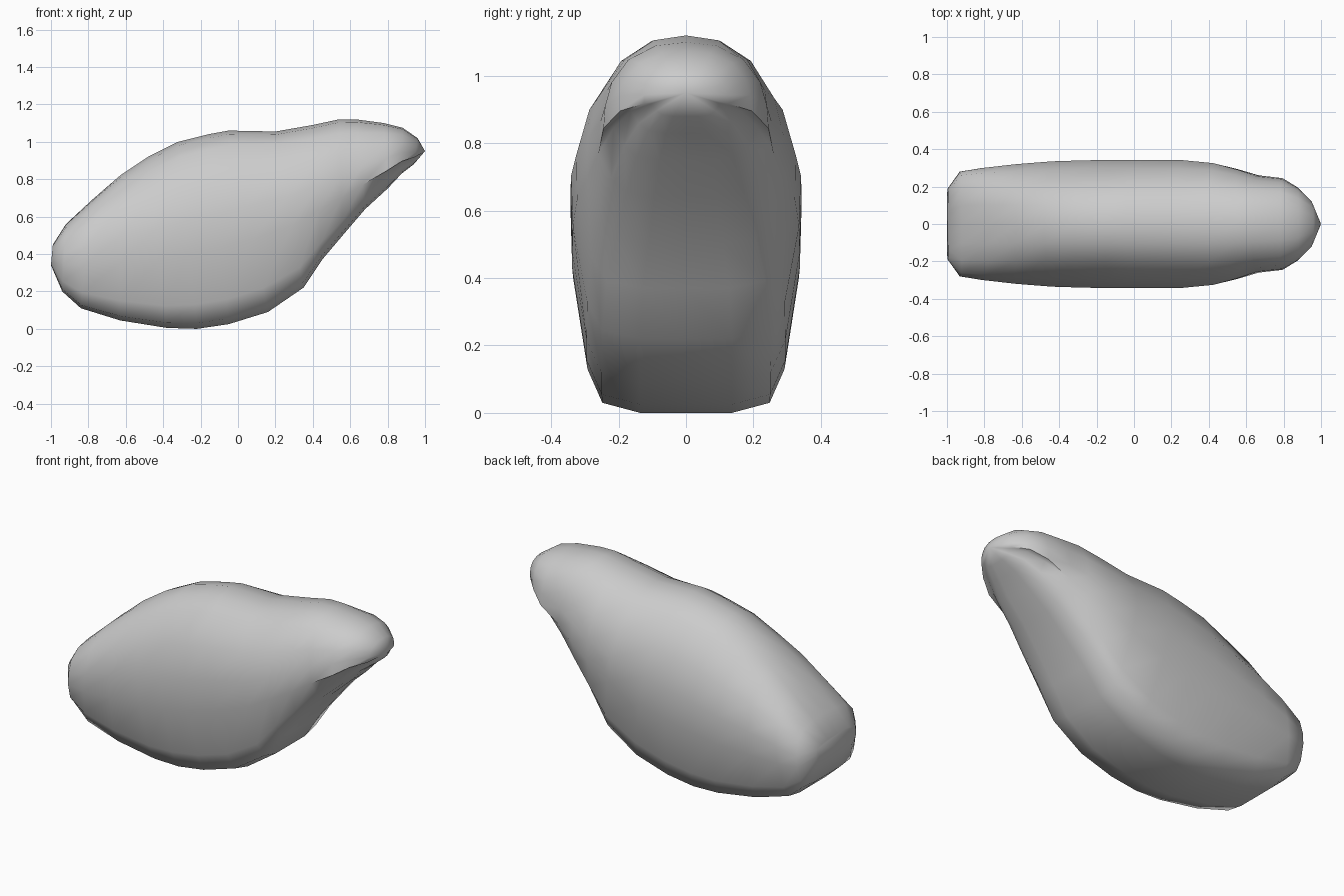
import bpy, bmesh

if "Cube" in bpy.data.objects:
    bpy.data.objects.remove(bpy.data.objects["Cube"])

# Cross-sections: (share of half width, share of depth from top to bottom)
TAIL = [(0, 0), (.36, .01), (.7, .06), (.93, .2), (1, .42), (1, .6), (1, .6), (.9, .85), (.76, .97), (.4, 1), (0, 1)]
BODY = [(0, 0), (.3, .02), (.58, .08), (.87, .24), (1, .42), (.985, .6), (.985, .6), (.86, .87), (.73, .97), (.4, 1), (0, 1)]
HEAD = [(0, 0), (.37, .03), (.7, .15), (.9, .34), (.98, .54), (1, .73), (1, .73), (.85, .88), (.68, .97), (.36, 1), (0, 1)]

# Rings from tail to beak: top x, z, bottom x, z, half width, tail share, head share, lip step
RINGS = [
    (-.99, .45, -1.0, .34, .19, 1, 0, 0),
    (-.92, .56, -.94, .20, .28, 1, 0, 0),
    (-.78, .69, -.84, .11, .30, .7, 0, 0),
    (-.63, .82, -.63, .045, .32, .3, 0, 0),
    (-.48, .92, -.38, .005, .335, 0, 0, 0),
    (-.32, 1.0, -.22, .0, .34, 0, 0, 0),
    (-.16, 1.04, -.05, .025, .343, 0, 0, 0),
    (-.05, 1.06, .16, .09, .343, 0, 0, 0),
    (.20, 1.055, .35, .22, .341, 0, 0, 0),
    (.40, 1.09, .45, .37, .327, 0, .25, 0),
    (.54, 1.12, .56, .50, .295, 0, .6, 0),
    (.63, 1.12, .68, .64, .26, 0, 1, 0),
    (.78, 1.10, .80, .75, .245, 0, 1, .12),
    (.88, 1.075, .875, .83, .195, 0, 1, .16),
    (.96, 1.02, .94, .88, .125, 0, 1, .18),
]


def ring_points(tx, tz, bx, bz, w, tail, head, lip):
    half = []
    for i, (t, b, h) in enumerate(zip(TAIL, BODY, HEAD)):
        y, d = (t[k] * tail + b[k] * (1 - tail - head) + h[k] * head for k in (0, 1))
        if i > 5:
            y *= 1 - lip          # lower jaw sits inside the upper lip
        half.append((tx + (bx - tx) * d, y * w, tz + (bz - tz) * d))
    return half + [(x, -y, z) for x, y, z in half[-2:0:-1]]


# Loft the rings, close the tail flat and the beak to a point
bm = bmesh.new()
loops = [[bm.verts.new(p) for p in ring_points(*r)] for r in RINGS]
n = len(loops[0])
for a, b in zip(loops, loops[1:]):
    for i in range(n):
        j = (i + 1) % n
        bm.faces.new((a[i], a[j], b[j], b[i]))
bm.faces.new(loops[0])
tip = bm.verts.new((1, 0, .95))
for i in range(n):
    bm.faces.new((loops[-1][i], loops[-1][(i + 1) % n], tip))
bmesh.ops.remove_doubles(bm, verts=bm.verts, dist=.0005)
bmesh.ops.recalc_face_normals(bm, faces=bm.faces)

mesh = bpy.data.meshes.new("bird_body")
bm.to_mesh(mesh)
bm.free()
body = bpy.data.objects.new("bird_body", mesh)
bpy.context.collection.objects.link(body)
bpy.context.view_layer.objects.active = body
body.select_set(True)
bpy.ops.object.shade_smooth_by_angle(angle=1.05)
